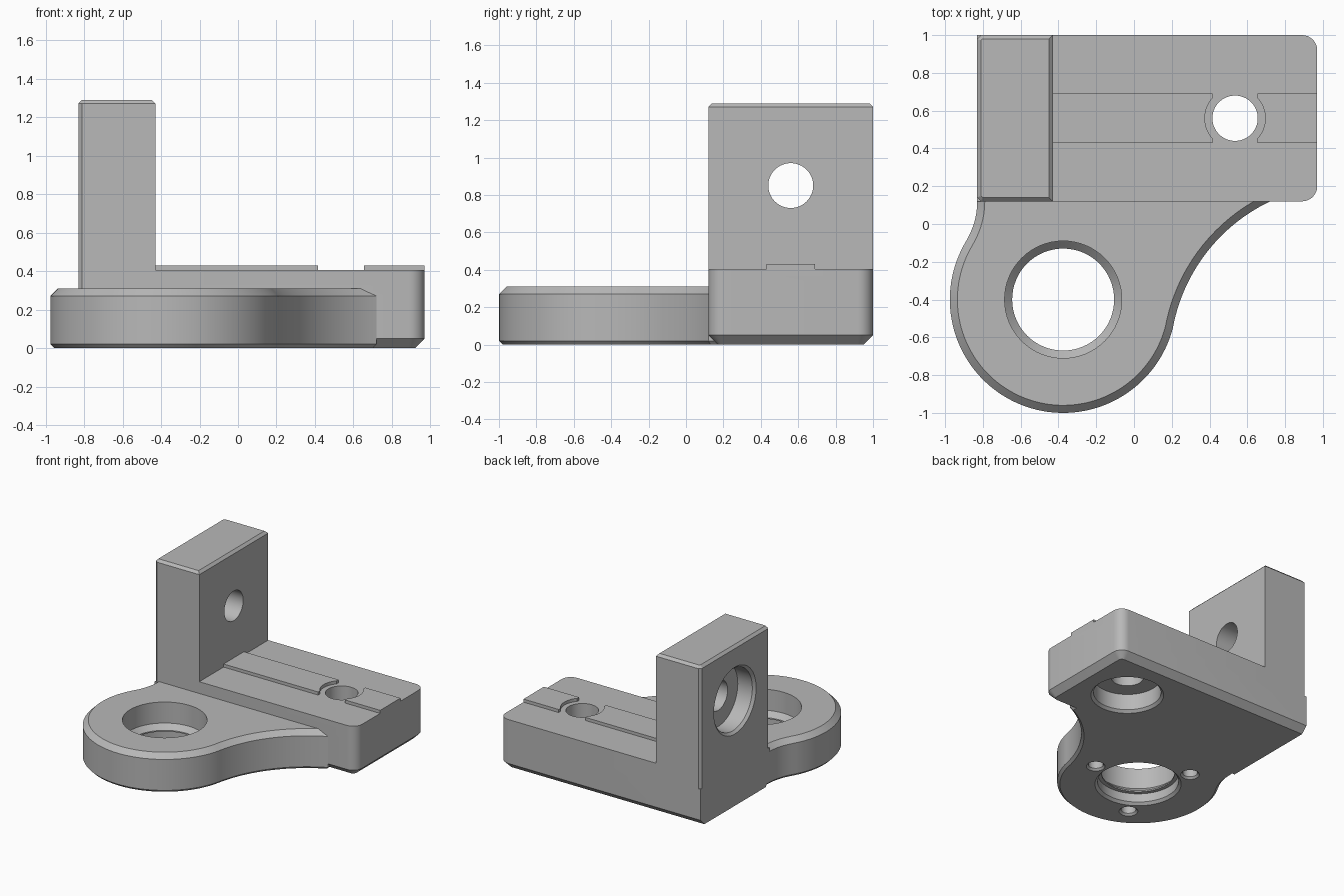
import bpy, bmesh
from math import sin, cos, pi, radians
from mathutils import Matrix

if "Cube" in bpy.data.objects:
    bpy.data.objects.remove(bpy.data.objects["Cube"])

steel = bpy.data.materials.new("plain_grey")
steel.use_nodes = True
GREY = (0.48, 0.48, 0.48, 1)
steel.diffuse_color = GREY
steel.node_tree.nodes["Principled BSDF"].inputs["Base Color"].default_value = GREY


def make_object(name, bm, matrix=Matrix()):
    bmesh.ops.recalc_face_normals(bm, faces=bm.faces)
    bm.transform(matrix)
    mesh = bpy.data.meshes.new(name)
    bm.to_mesh(mesh)
    bm.free()
    mesh.materials.append(steel)
    obj = bpy.data.objects.new(name, mesh)
    bpy.context.collection.objects.link(obj)
    return obj


def arc(cx, cy, r, start, end, n):
    angles = [radians(start + (end - start) * i / n) for i in range(n + 1)]
    return [(cx + r * cos(a), cy + r * sin(a)) for a in angles]


def prism(name, outline, z0, z1, top=0, bottom=0, keep=lambda edge: True):
    """Extruded outline with chamfered top and bottom rims."""
    bm = bmesh.new()
    base = bm.faces.new([bm.verts.new((x, y, z0)) for x, y in outline])
    new = bmesh.ops.extrude_face_region(bm, geom=[base], use_keep_orig=True)["geom"]
    bmesh.ops.translate(bm, vec=(0, 0, z1 - z0),
                        verts=[g for g in new if isinstance(g, bmesh.types.BMVert)])
    bmesh.ops.recalc_face_normals(bm, faces=bm.faces)
    for z, size in ((z1, top), (z0, bottom)):
        if size:
            rim = [e for e in bm.edges if keep(e)
                   and all(abs(v.co.z - z) < 1e-5 for v in e.verts)]
            bmesh.ops.bevel(bm, geom=rim, offset=size, segments=1,
                            affect='EDGES', clamp_overlap=False)
    return make_object(name, bm)


def lathe(name, profile, matrix, n=64):
    """Stepped round cutter from (radius, height) pairs."""
    bm = bmesh.new()
    rings = [[bm.verts.new((x, y, z)) for x, y in arc(0, 0, r, 0, 360, n)[:-1]]
             for r, z in profile]
    for a, b in zip(rings, rings[1:]):
        for i in range(n):
            j = (i + 1) % n
            bm.faces.new((a[i], a[j], b[j], b[i]))
    bm.faces.new(rings[0])
    bm.faces.new(rings[-1])
    return make_object(name, bm, matrix)


def combine(target, tool, operation):
    mod = target.modifiers.new(tool.name, 'BOOLEAN')
    mod.operation, mod.object, mod.solver = operation, tool, 'EXACT'
    bpy.context.view_layer.objects.active = target
    bpy.ops.object.modifier_apply(modifier=mod.name)
    bpy.data.objects.remove(tool)


def rect(x0, x1, y0, y1):
    return [(x0, y0), (x1, y0), (x1, y1), (x0, y1)]


LEFT, RIGHT, FRONT, BACK = -0.83, 0.97, 0.12, 1.0
HOLE_X, HOLE_Y = 0.535, 0.56
BORE = (-0.375, -0.4)


def block_outline(x0):
    r = 0.08
    return ([(x0, FRONT)] + arc(RIGHT - r, FRONT + r, r, -90, 0, 8)
            + arc(RIGHT - r, BACK - r, r, 0, 90, 8) + [(x0, BACK)])


# Block: chamfered foot and upper step
bracket = prism("bracket", block_outline(LEFT), 0, 0.3, bottom=0.05,
                keep=lambda e: any(v.co.x > LEFT + 0.01 for v in e.verts))
step = prism("block_step", block_outline(-0.6), 0.2, 0.405)

# Upright wall with chamfered top and outer vertical edges
c = 0.02
wall_outline = [(LEFT + c, FRONT), (-0.43, FRONT), (-0.43, BACK),
                (LEFT + c, BACK), (LEFT, BACK - c), (LEFT, FRONT + c)]
wall = prism("upright_wall", wall_outline, 0.25, 1.29, top=c)

# Round lug blended into the block by concave arcs
lug_outline = (arc(1.12, -0.72, 0.93, 115.5, 168, 24)
               + arc(*BORE, 0.6, -12, -211.3, 72)[1:]
               + arc(-1.23, 0.12, 0.4, -31.3, 0, 10)[1:]
               + [(LEFT + 0.01, 0.3), (0.72, 0.3)])
lug = prism("round_lug", lug_outline, 0, 0.31, top=0.04, bottom=0.02)

# Raised key strip, interrupted around the bolt hole
key = prism("key_strip", rect(-0.5, RIGHT, 0.43, 0.69), 0.38, 0.43)
combine(key, prism("key_gap", rect(HOLE_X - 0.12, HOLE_X + 0.12, 0.4, 0.72), 0.3, 0.5),
        'DIFFERENCE')
combine(key, lathe("key_round", [(0.16, 0.3), (0.16, 0.5)],
                   Matrix.Translation((HOLE_X, HOLE_Y, 0))), 'DIFFERENCE')

for part in (step, wall, lug, key):
    combine(bracket, part, 'UNION')

# Main bore with inner lip
lip = [(0.33, -0.01), (0.30, 0.02), (0.30, 0.09), (0.27, 0.09),
       (0.27, 0.10), (0.31, 0.14), (0.31, 0.4)]
combine(bracket, lathe("bore_cutter", lip, Matrix.Translation((*BORE, 0))), 'DIFFERENCE')

# Counterbored bolt holes through the block and the wall
bolt = [(0.28, -0.01), (0.25, 0.02), (0.25, 0.15), (0.12, 0.15), (0.12, 0.5)]
for place in (Matrix.Translation((HOLE_X, HOLE_Y, 0)),
              Matrix.Translation((LEFT, HOLE_Y, 0.85)) @ Matrix.Rotation(pi / 2, 4, 'Y')):
    combine(bracket, lathe("bolt_cutter", bolt, place), 'DIFFERENCE')

# Three blind screw holes around the bore, underneath
for k in range(3):
    a = k * 2 * pi / 3
    spot = Matrix.Translation((BORE[0] + 0.41 * cos(a), BORE[1] + 0.41 * sin(a), 0))
    combine(bracket, lathe("screw_cutter", [(0.08, -0.01), (0.055, 0.015), (0.055, 0.15)],
                           spot, 32), 'DIFFERENCE')

bpy.ops.object.select_all(action='DESELECT')
bracket.select_set(True)
bpy.context.view_layer.objects.active = bracket
bpy.ops.object.shade_smooth_by_angle(angle=radians(30))
